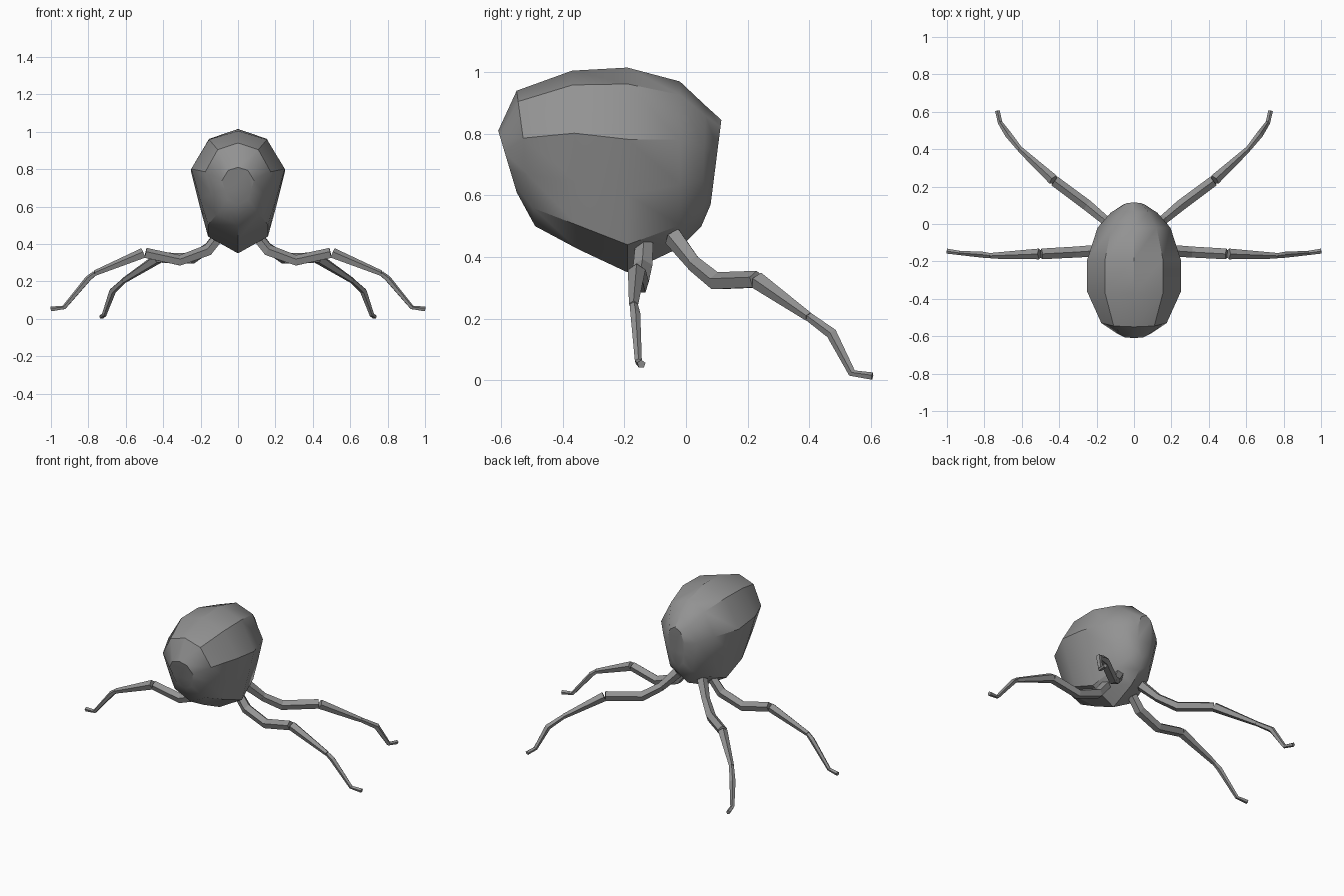
import bpy, bmesh, math
from mathutils import Vector

if "Cube" in bpy.data.objects:
    bpy.data.objects.remove(bpy.data.objects["Cube"])

grey = bpy.data.materials.new("grey")
grey.diffuse_color = (0.29, 0.29, 0.29, 1)
grey.use_nodes = True
grey.node_tree.nodes["Principled BSDF"].inputs["Base Color"].default_value = grey.diffuse_color


def loft(name, rings, smooth=None, mirror=False):
    """Skin equal-sized rings of points and cap both ends."""
    bm = bmesh.new()
    loops = [[bm.verts.new(p) for p in r] for r in rings]
    n = len(loops[0])
    for a, b in zip(loops, loops[1:]):
        for i in range(n):
            j = (i + 1) % n
            bm.faces.new((a[i], a[j], b[j], b[i]))
    bm.faces.new(loops[0])
    bm.faces.new(loops[-1])
    bmesh.ops.recalc_face_normals(bm, faces=bm.faces)
    mesh = bpy.data.meshes.new(name)
    bm.to_mesh(mesh)
    bm.free()
    mesh.materials.append(grey)
    ob = bpy.data.objects.new(name, mesh)
    bpy.context.collection.objects.link(ob)
    if mirror:
        ob.modifiers.new("mirror", 'MIRROR').use_mirror_merge = False
    if smooth:
        bpy.ops.object.select_all(action='DESELECT')
        ob.select_set(True)
        bpy.context.view_layer.objects.active = ob
        bpy.ops.object.shade_smooth_by_angle(angle=math.radians(smooth))
    return ob


# Egg-shaped body: top y, top z, bottom y, bottom z, half width
stations = [(-0.61, 0.81, -0.55, 0.61, 0.085),
            (-0.55, 0.94, -0.49, 0.50, 0.175),
            (-0.37, 1.005, -0.35, 0.425, 0.25),
            (-0.19, 1.015, -0.19, 0.35, 0.25),
            (-0.02, 0.97, -0.02, 0.43, 0.195),
            (0.065, 0.89, 0.05, 0.50, 0.125),
            (0.115, 0.845, 0.08, 0.57, 0.06)]
# Half section: share of width, share of height
section = [(0, 1), (0.62, 0.92), (1, 0.65), (0.82, 0.38), (0.64, 0.135), (0, 0)]
section += [(-u, v) for u, v in section[-2:0:-1]]
loft("body", [[(u * w, yb + (yt - yb) * v, zb + (zt - zb) * v) for u, v in section]
              for yt, zt, yb, zb, w in stations], smooth=35)


def limb(name, points, sides=5):
    """Faceted tube through (x, y, z, radius) points, on both sides."""
    pts = [Vector(p[:3]) for p in points]
    rings = []
    for i, p in enumerate(pts):
        d = (pts[min(i + 1, len(pts) - 1)] - pts[max(i - 1, 0)]).normalized()
        side = d.cross(Vector((0, 0, 1))).normalized()
        up = side.cross(d)
        r = points[i][3]
        rings.append([p + r * (up * math.cos(t) + side * math.sin(t))
                      for t in (2 * math.pi * k / sides for k in range(sides))])
    loft(name, rings, mirror=True)


# Side legs
limb("side_leg_upper", [(0.10, -0.135, 0.44, 0.03), (0.16, -0.14, 0.365, 0.033),
                        (0.31, -0.15, 0.31, 0.031), (0.495, -0.16, 0.35, 0.03)])
limb("side_leg_lower", [(0.505, -0.16, 0.35, 0.03), (0.765, -0.17, 0.243, 0.016)])
limb("side_leg_foot", [(0.765, -0.17, 0.243, 0.014), (0.80, -0.165, 0.215, 0.017),
                       (0.93, -0.155, 0.06, 0.012), (1.0, -0.145, 0.052, 0.014)])

# Rear legs
limb("rear_leg_hip", [(0.09, -0.04, 0.465, 0.034), (0.165, 0.03, 0.375, 0.026)])
limb("rear_leg_upper", [(0.16, 0.025, 0.38, 0.027), (0.25, 0.10, 0.32, 0.031),
                        (0.425, 0.23, 0.325, 0.03)])
limb("rear_leg_lower", [(0.43, 0.235, 0.322, 0.03), (0.61, 0.40, 0.205, 0.016)])
limb("rear_leg_foot", [(0.61, 0.40, 0.205, 0.015), (0.67, 0.475, 0.15, 0.019),
                       (0.715, 0.54, 0.022, 0.013), (0.73, 0.605, 0.012, 0.013)])
